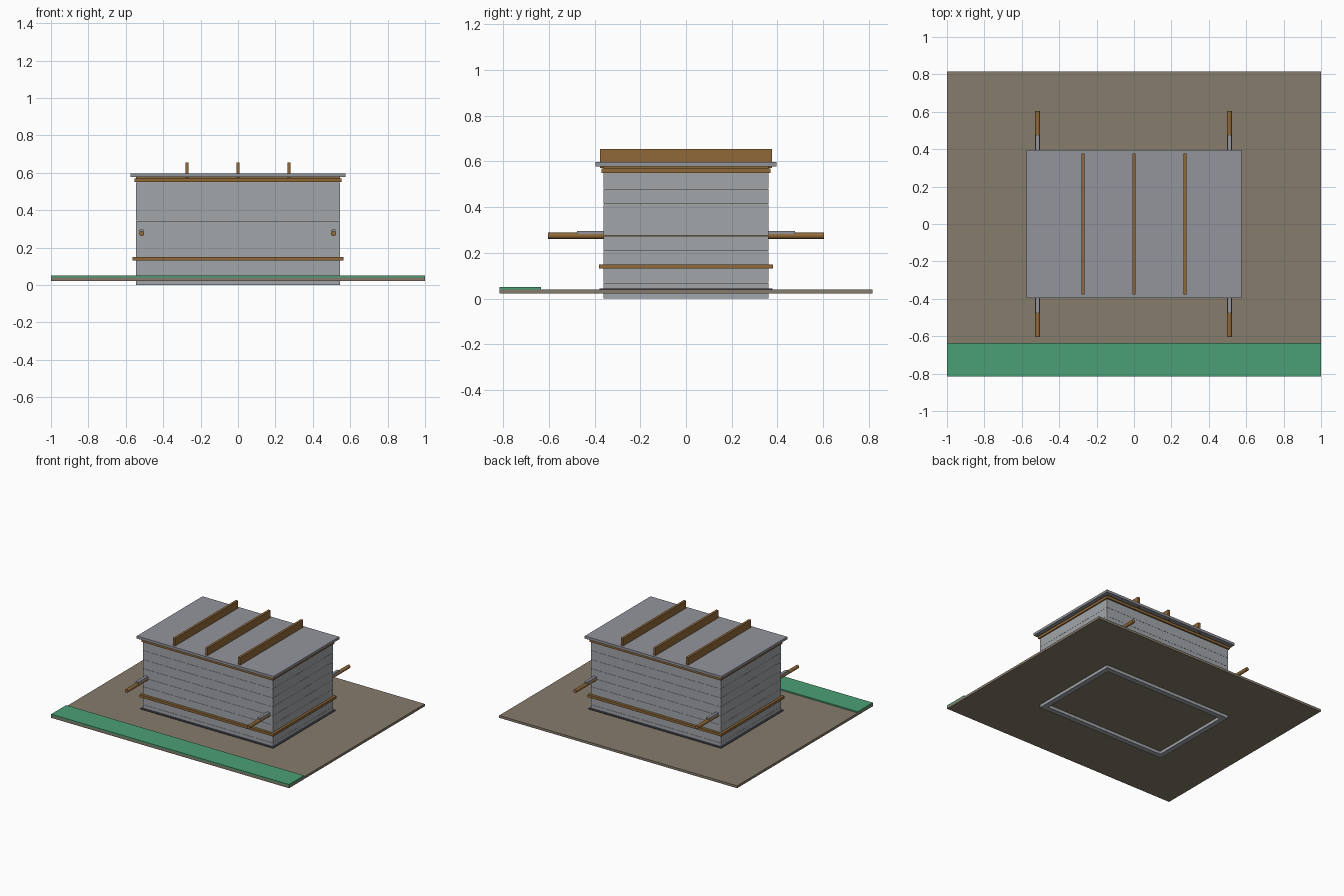
import bpy
import math

if "Cube" in bpy.data.objects:
    bpy.data.objects.remove(bpy.data.objects["Cube"])


def material(name, color):
    m = bpy.data.materials.new(name)
    m.diffuse_color = (*color, 1)
    m.use_nodes = True
    m.node_tree.nodes["Principled BSDF"].inputs["Base Color"].default_value = m.diffuse_color
    return m


WOOD = material("wood", (0.28, 0.14, 0.04))
SOIL = material("soil", (0.24, 0.20, 0.15))
GREEN = material("grass", (0.07, 0.35, 0.18))
DARK = material("dark_seal", (0.05, 0.05, 0.07))
BOARD = material("grey_board", (0.36, 0.38, 0.40))
LID = material("lid_grey", (0.29, 0.30, 0.33))


def box(name, x, y, z, mat):
    """Box from (min, max) ranges."""
    bpy.ops.mesh.primitive_cube_add(
        size=1, location=[(a + b) / 2 for a, b in (x, y, z)])
    o = bpy.context.object
    o.name = name
    o.scale = [b - a for a, b in (x, y, z)]
    bpy.ops.object.transform_apply(location=False, rotation=False, scale=True)
    o.data.materials.append(mat)
    return o


def frame(name, hx, hy, t, z, mat):
    """Rectangular ring of four boards with outer half sizes hx, hy."""
    for s, side in ((-1, "front"), (1, "back")):
        box(f"{name}_{side}", (-hx, hx), sorted((s * hy, s * (hy - t))), z, mat)
    for s, side in ((-1, "left"), (1, "right")):
        box(f"{name}_{side}", sorted((s * hx, s * (hx - t))),
            (t - hy, hy - t), z, mat)


# Ground and grass strip
box("ground_slab", (-1, 1), (-0.815, 0.815), (0.022, 0.04), SOIL)
box("grass_strip", (-1, 1), (-0.815, -0.635), (0.04, 0.05), GREEN)

# Plank walls
PITCH = 0.0685
for i in range(8):
    frame(f"wall_plank_{i + 1}", 0.545, 0.36, 0.04,
          (i * PITCH + 0.002, (i + 1) * PITCH + 0.001) if i else (0, PITCH + 0.001),
          BOARD)

# Ground seal, lower band and upper rim
frame("ground_seal", 0.56, 0.378, 0.02, (0.036, 0.044), DARK)
frame("lower_band", 0.563, 0.38, 0.02, (0.131, 0.15), WOOD)
frame("upper_rim", 0.553, 0.37, 0.025, (0.55, 0.57), WOOD)
frame("lid_seat", 0.545, 0.36, 0.02, (0.57, 0.58), WOOD)

# Lid and its battens
box("lid", (-0.575, 0.575), (-0.395, 0.395), (0.578, 0.597), LID)
for i in (-1, 0, 1):
    x = i * 0.273
    box(f"lid_batten_{i + 2}", (x - 0.009, x + 0.009), (-0.377, 0.377),
        (0.572, 0.655), WOOD)

# Carrying poles with grey grips
for x, side in ((-0.515, "left"), (0.51, "right")):
    bpy.ops.mesh.primitive_cylinder_add(
        vertices=16, radius=0.0135, depth=1.208, location=(x, 0, 0.275),
        rotation=(math.pi / 2, 0, 0))
    pole = bpy.context.object
    pole.name = f"carrying_pole_{side}"
    pole.data.materials.append(WOOD)
    bpy.ops.object.shade_smooth_by_angle()
    for s, end in ((-1, "front"), (1, "back")):
        box(f"pole_grip_{side}_{end}", (x - 0.011, x + 0.011),
            sorted((s * 0.36, s * 0.477)), (0.28, 0.296), LID)
